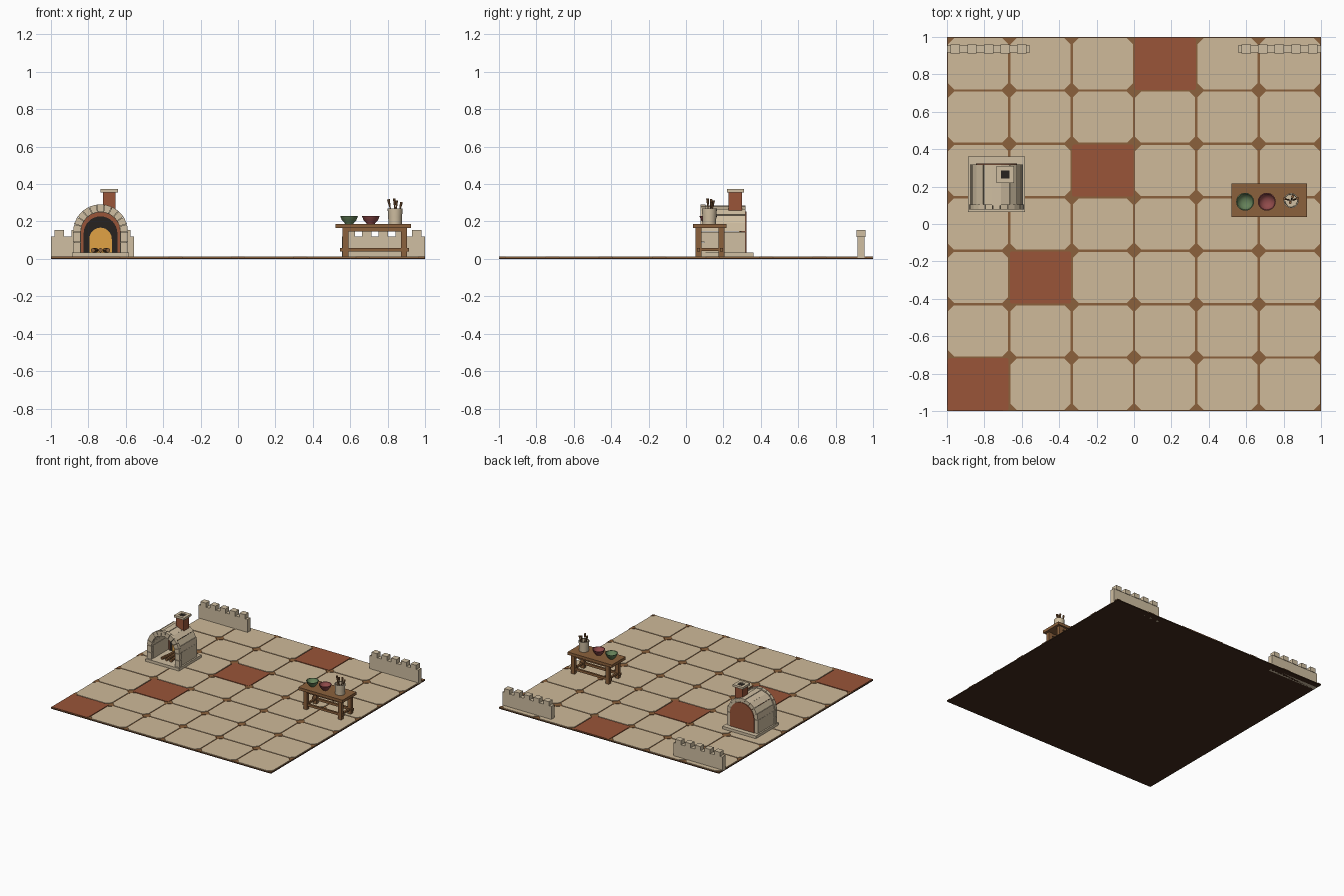
import bpy, bmesh, math
from mathutils import Vector

if "Cube" in bpy.data.objects:
    bpy.data.objects.remove(bpy.data.objects["Cube"])


def material(name, r, g, b):
    m = bpy.data.materials.new(name)
    m.diffuse_color = (r, g, b, 1)
    m.use_nodes = True
    m.node_tree.nodes["Principled BSDF"].inputs["Base Color"].default_value = m.diffuse_color
    return m


CREAM = material("cream_stone", 0.62, 0.49, 0.32)
STONE = material("pale_stone", 0.63, 0.52, 0.36)
RED = material("terracotta", 0.32, 0.09, 0.04)
GROUT = material("brown_grout", 0.26, 0.12, 0.045)
DARK = material("dark_earth", 0.055, 0.025, 0.012)
WOOD = material("wood", 0.26, 0.12, 0.045)
SOOT = material("soot", 0.02, 0.016, 0.014)
GLOW = material("ember_glow", 0.75, 0.36, 0.06)
GREEN = material("green_glaze", 0.13, 0.22, 0.10)
ROSE = material("rose_glaze", 0.28, 0.07, 0.07)


def finish(bm, name, mat, smooth=False):
    bmesh.ops.recalc_face_normals(bm, faces=bm.faces)
    me = bpy.data.meshes.new(name)
    bm.to_mesh(me)
    bm.free()
    me.materials.append(mat)
    ob = bpy.data.objects.new(name, me)
    bpy.context.collection.objects.link(ob)
    if smooth:
        bpy.ops.object.select_all(action='DESELECT')
        ob.select_set(True)
        bpy.context.view_layer.objects.active = ob
        bpy.ops.object.shade_smooth_by_angle(angle=math.radians(35))
    return ob


def prism(bm, pts, a, b, axis='Z'):
    """Extrude a 2D outline from a to b, along Z (xy outline) or Y (xz outline)."""
    place = (lambda p, h: (p[0], p[1], h)) if axis == 'Z' else (lambda p, h: (p[0], h, p[1]))
    lo = [bm.verts.new(place(p, a)) for p in pts]
    hi = [bm.verts.new(place(p, b)) for p in pts]
    bm.faces.new(lo)
    bm.faces.new(hi)
    n = len(pts)
    for i in range(n):
        j = (i + 1) % n
        bm.faces.new((lo[i], lo[j], hi[j], hi[i]))


def box(bm, x0, x1, y0, y1, z0, z1):
    prism(bm, [(x0, y0), (x1, y0), (x1, y1), (x0, y1)], z0, z1)


def boxes(name, mat, *dims):
    bm = bmesh.new()
    for d in dims:
        box(bm, *d)
    return finish(bm, name, mat)


def octagon(cx, cy, hx, hy, c):
    return [(cx - hx + c, cy - hy), (cx + hx - c, cy - hy), (cx + hx, cy - hy + c), (cx + hx, cy + hy - c),
            (cx + hx - c, cy + hy), (cx - hx + c, cy + hy), (cx - hx, cy + hy - c), (cx - hx, cy - hy + c)]


def lathe(name, mat, x, y, profile, n=24):
    bm = bmesh.new()
    rings = [[bm.verts.new((x + r * math.cos(2 * math.pi * i / n), y + r * math.sin(2 * math.pi * i / n), z))
              for i in range(n)] for r, z in profile]
    for p, q in zip(rings, rings[1:]):
        for i in range(n):
            j = (i + 1) % n
            bm.faces.new((p[i], p[j], q[j], q[i]))
    bm.faces.new(rings[0])
    bm.faces.new(rings[-1])
    return finish(bm, name, mat, True)


def rod(bm, a, b, r1, r2, n=8):
    a, b = Vector(a), Vector(b)
    d = b - a
    m = d.to_track_quat('Z', 'Y').to_matrix().to_4x4()
    m.translation = (a + b) / 2
    bmesh.ops.create_cone(bm, cap_ends=True, segments=n, radius1=r1, radius2=r2, depth=d.length, matrix=m)


# floor slab and grout bed
boxes("floor_slab", DARK, (-1, 1, -1, 1, 0, 0.006))
boxes("grout_bed", GROUT, (-0.998, 0.998, -0.998, 0.998, 0.006, 0.009))

# floor tiles: 6 columns by 7 rows, four of them terracotta
NX, NY = 6, 7
W, D = 2 / NX, 2 / NY
accents = {(0, 0), (1, 2), (2, 4), (3, 6)}
pale, red = bmesh.new(), bmesh.new()
for i in range(NX):
    for j in range(NY):
        cx, cy = -1 + (i + 0.5) * W, -1 + (j + 0.5) * D
        if (i, j) in accents:
            prism(red, octagon(cx, cy, W / 2 - 0.003, D / 2 - 0.003, 0.008), 0.008, 0.014)
        else:
            prism(pale, octagon(cx, cy, W / 2 - 0.006, D / 2 - 0.006, 0.032), 0.008, 0.013)
finish(pale, "floor_tiles", CREAM)
finish(red, "accent_tiles", RED)

# diamond insets where tile corners meet, clipped at the floor edge
bm = bmesh.new()
clip = lambda v: max(-1, min(1, v))
for i in range(NX + 1):
    for j in range(NY + 1):
        x, y, s = -1 + i * W, -1 + j * D, 0.034
        pts = []
        for dx, dy in ((s, 0), (0, s), (-s, 0), (0, -s)):
            p = (clip(x + dx), clip(y + dy))
            if p not in pts:
                pts.append(p)
        prism(bm, pts, 0.008, 0.012)
finish(bm, "diamond_insets", GROUT)

# two low battlement walls at the back
for side, name in ((-1, "left_wall"), (1, "right_wall")):
    xs = sorted((side * 1.0, side * 0.555))
    bm = bmesh.new()
    box(bm, xs[0], xs[1], 0.917, 0.955, 0.0, 0.12)
    for k in range(5):
        c = side * (0.955 - k * 0.0888)
        box(bm, c - 0.025, c + 0.025, 0.912, 0.96, 0.118, 0.155)
    finish(bm, name, STONE)

# oven
OX, OZ = -0.735, 0.145


def arch_stones(bm, n, r0, r1, y0, y1, gap, step=0.0):
    for k in range(n):
        a, b = math.pi * k / n + gap, math.pi * (k + 1) / n - gap
        ro = r1 - step * (k % 2)
        pts = [(OX + r * math.cos(t), OZ + r * math.sin(t)) for r, t in ((r0, a), (ro, a), (ro, b), (r0, b))]
        prism(bm, pts, y0, y1, 'Y')


def arch_panel(name, mat, r, zc, y0, y1):
    pts = [(OX - r, 0.034), (OX + r, 0.034)]
    pts += [(OX + r * math.cos(math.pi * k / 16), zc + r * math.sin(math.pi * k / 16)) for k in range(17)]
    bm = bmesh.new()
    prism(bm, pts, y0, y1, 'Y')
    finish(bm, name, mat)


boxes("oven_base", STONE, (-0.887, -0.583, 0.065, 0.36, 0.012, 0.035))
bm = bmesh.new()
arch_stones(bm, 9, 0.105, 0.142, 0.1, 0.318, 0.006, 0.004)
for s in (-1, 1):
    a, b = sorted((OX + s * 0.105, OX + s * 0.14))
    box(bm, a, b, 0.1, 0.318, 0.035, 0.143)
finish(bm, "oven_vault", STONE)
bm = bmesh.new()
arch_stones(bm, 11, 0.106, 0.147, 0.078, 0.104, 0.01)
for s in (-1, 1):
    a, b = sorted((OX + s * 0.106, OX + s * 0.147))
    box(bm, a, b, 0.078, 0.104, 0.035, 0.088)
    box(bm, a, b, 0.078, 0.104, 0.091, 0.143)
finish(bm, "oven_front_arch", STONE)
arch_panel("oven_back_wall", RED, 0.109, OZ, 0.295, 0.324)
arch_panel("oven_soot_panel", SOOT, 0.09, 0.137, 0.288, 0.296)
arch_panel("oven_glow", GLOW, 0.06, 0.107, 0.283, 0.289)
bm = bmesh.new()
for dx in (-0.04, 0.0, 0.04):
    rod(bm, (OX + dx, 0.12, 0.046), (OX + dx * 0.6, 0.26, 0.046), 0.012, 0.012)
finish(bm, "firewood_logs", WOOD)

# chimney with cap and dark flue
CX, CY = -0.688, 0.264
boxes("chimney", RED, (CX - 0.034, CX + 0.034, CY - 0.036, CY + 0.036, 0.255, 0.357))
o, h = 0.046, 0.022
boxes("chimney_cap", STONE,
      (CX - o, CX + o, CY - o, CY - h, 0.356, 0.374), (CX - o, CX + o, CY + h, CY + o, 0.356, 0.374),
      (CX - o, CX - h, CY - h, CY + h, 0.356, 0.374), (CX + h, CX + o, CY - h, CY + h, 0.356, 0.374))
boxes("chimney_flue", SOOT, (CX - h, CX + h, CY - h, CY + h, 0.355, 0.366))

# table
boxes("table_top", WOOD, (0.522, 0.925, 0.037, 0.217, 0.164, 0.187))
boxes("table_legs", WOOD, *[(x, x + 0.032, y, y + 0.03, 0.012, 0.165) for x in (0.558, 0.871) for y in (0.052, 0.175)])
boxes("table_apron", WOOD, *[(0.558, 0.903, y, y + 0.018, 0.146, 0.165) for y in (0.058, 0.181)])
boxes("table_stretchers", WOOD, *[(0.545, 0.915, y, y + 0.016, 0.04, 0.059) for y in (0.059, 0.182)],
      *[(x, x + 0.016, 0.06, 0.195, 0.042, 0.057) for x in (0.566, 0.879)])

# bowls and utensil pot
bowl = [(0.022, 0.187), (0.024, 0.192), (0.038, 0.206), (0.048, 0.23), (0.043, 0.23), (0.034, 0.21), (0.016, 0.199)]
lathe("green_bowl", GREEN, 0.594, 0.119, bowl)
lathe("rose_bowl", ROSE, 0.71, 0.119, bowl)
lathe("utensil_pot", STONE, 0.84, 0.125,
      [(0.036, 0.187), (0.037, 0.225), (0.04, 0.265), (0.04, 0.27), (0.034, 0.27), (0.032, 0.195)], 20)
bm = bmesh.new()
for dx, dy, top in ((-0.036, 0.01, 0.318), (-0.004, -0.01, 0.323), (0.034, 0.012, 0.303), (0.008, 0.022, 0.312)):
    foot, tip = Vector((0.84 + dx * 0.3, 0.125 + dy * 0.3, 0.197)), Vector((0.84 + dx, 0.125 + dy, top))
    rod(bm, foot, tip, 0.004, 0.004)
    rod(bm, foot.lerp(tip, 0.72), tip, 0.005, 0.008)
finish(bm, "utensils", WOOD)
